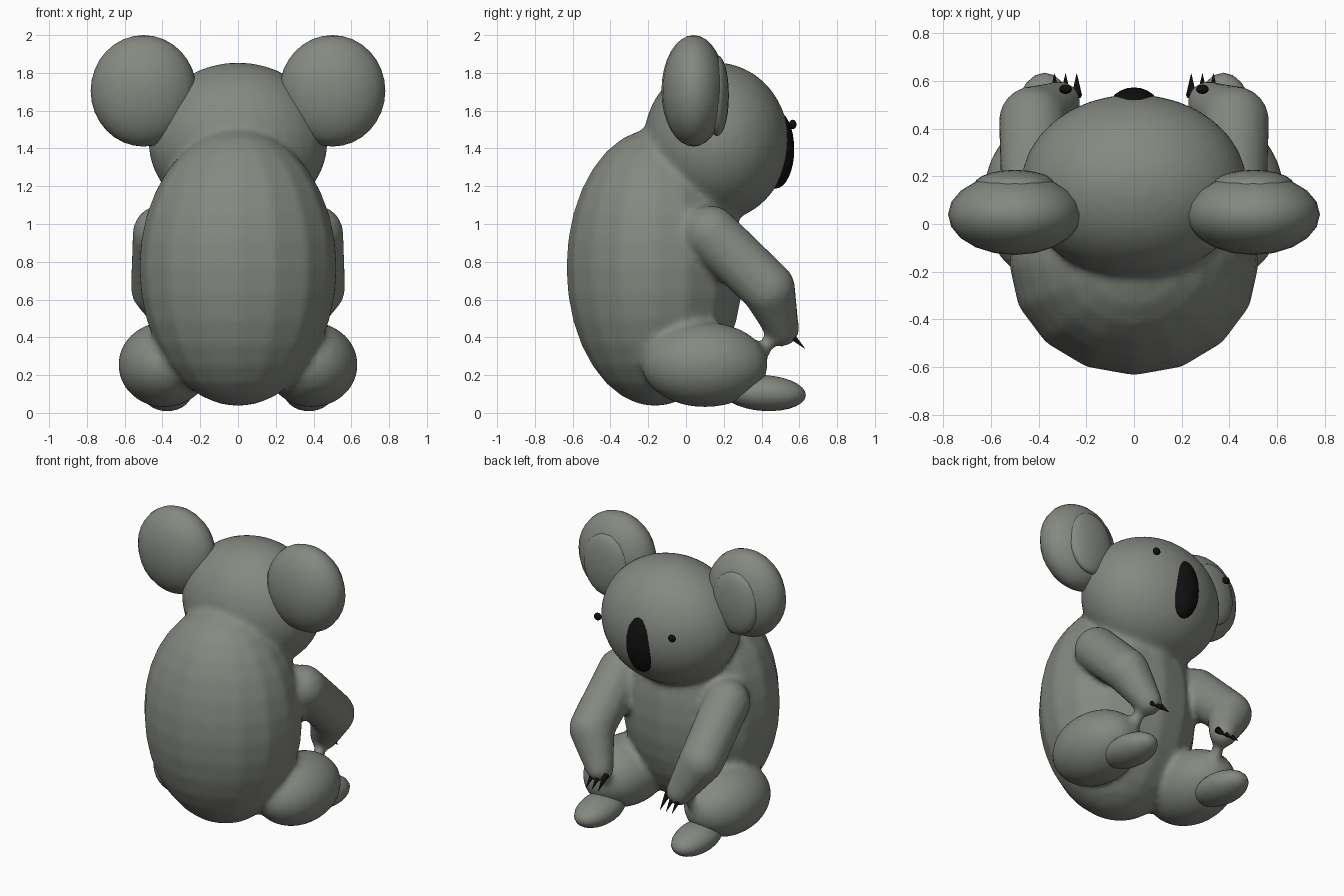
import bpy, bmesh
from mathutils import Vector, Matrix

cube = bpy.data.objects.get("Cube")
if cube:
    bpy.data.objects.remove(cube, do_unlink=True)


def material(name, color):
    m = bpy.data.materials.new(name)
    m.use_nodes = True
    m.diffuse_color = color
    m.node_tree.nodes["Principled BSDF"].inputs["Base Color"].default_value = color
    return m


grey = material("grey fur", (0.235, 0.25, 0.22, 1))
black = material("black", (0.005, 0.005, 0.005, 1))


def ball(bm, center, radii, segments=20, rings=14, tilt=0.0):
    mat = (Matrix.Translation(center) @ Matrix.Rotation(tilt, 4, 'X')
           @ Matrix.Diagonal((*radii, 1)))
    bmesh.ops.create_uvsphere(bm, u_segments=segments, v_segments=rings, radius=1, matrix=mat)


def limb(bm, points):
    """Tapered round limb: hull each pair of neighbouring joint balls."""
    for (a, ra), (b, rb) in zip(points, points[1:]):
        part = bmesh.new()
        ball(part, a, (ra,) * 3, 16, 10)
        ball(part, b, (rb,) * 3, 16, 10)
        hull = bmesh.ops.convex_hull(part, input=part.verts)
        inner = {g for g in hull["geom_interior"] if isinstance(g, bmesh.types.BMVert)}
        bmesh.ops.delete(part, geom=list(inner), context='VERTS')
        mesh = bpy.data.meshes.new("limb_part")
        part.to_mesh(mesh)
        part.free()
        bm.from_mesh(mesh)
        bpy.data.meshes.remove(mesh)


def finish(bm, name, mat):
    bmesh.ops.recalc_face_normals(bm, faces=bm.faces)
    mesh = bpy.data.meshes.new(name)
    bm.to_mesh(mesh)
    bm.free()
    mesh.materials.append(mat)
    mesh.polygons.foreach_set("use_smooth", [True] * len(mesh.polygons))
    ob = bpy.data.objects.new(name, mesh)
    bpy.context.collection.objects.link(ob)
    return ob


def solid(name, center, radii, mat, segments=20, rings=14, tilt=0.0):
    bm = bmesh.new()
    ball(bm, center, radii, segments, rings, tilt)
    return finish(bm, name, mat)


# Torso, head, arms and thighs blended into one soft skin
bm = bmesh.new()
ball(bm, (0, -0.165, 0.77), (0.525, 0.47, 0.735), 16, 16)
ball(bm, (0, 0.16, 1.435), (0.475, 0.385, 0.42), 32, 20)
for s in (-1, 1):
    limb(bm, [((s * 0.41, 0.13, 0.95), 0.15),
              ((s * 0.425, 0.435, 0.66), 0.145),
              ((s * 0.31, 0.51, 0.44), 0.09)])
    ball(bm, (s * 0.39, 0.1, 0.255), (0.245, 0.335, 0.225), 24, 16)
    # Thin web between paw and knee
    limb(bm, [((s * 0.32, 0.46, 0.41), 0.035), ((s * 0.34, 0.38, 0.28), 0.04)])
skin = finish(bm, "body", grey)
remesh = skin.modifiers.new("blend", 'REMESH')
remesh.mode = 'VOXEL'
remesh.voxel_size = 0.022
remesh.use_smooth_shade = True
soften = skin.modifiers.new("soften", 'SMOOTH')
soften.factor = 0.5
soften.iterations = 6

# Nose
solid("nose", (0, 0.475, 1.395), (0.112, 0.098, 0.207), black, 24, 16)

for s, side in ((1, "left"), (-1, "right")):
    # Ears with a raised inner pad
    solid(f"ear_{side}", (s * 0.5, 0.04, 1.705), (0.28, 0.17, 0.295), grey, 20, 16)
    solid(f"inner_ear_{side}", (s * 0.5, 0.165, 1.68), (0.17, 0.062, 0.215), grey)
    # Eyes and feet
    solid(f"eye_{side}", (s * 0.287, 0.565, 1.527), (0.027, 0.02, 0.025), black, 12, 8)
    solid(f"foot_{side}", (s * 0.375, 0.415, 0.105), (0.13, 0.22, 0.095), grey, tilt=-0.06)
    # Three claws on each paw
    for i, x in enumerate((0.24, 0.287, 0.333)):
        base, tip = Vector((s * x, 0.54, 0.425)), Vector((s * x, 0.63, 0.34))
        axis = tip - base
        place = (Matrix.Translation((base + tip) / 2)
                 @ axis.to_track_quat('Z', 'Y').to_matrix().to_4x4())
        bm = bmesh.new()
        bmesh.ops.create_cone(bm, cap_ends=True, segments=8, radius1=0.022, radius2=0.001,
                              depth=axis.length, matrix=place)
        finish(bm, f"claw_{side}_{i + 1}", black)
